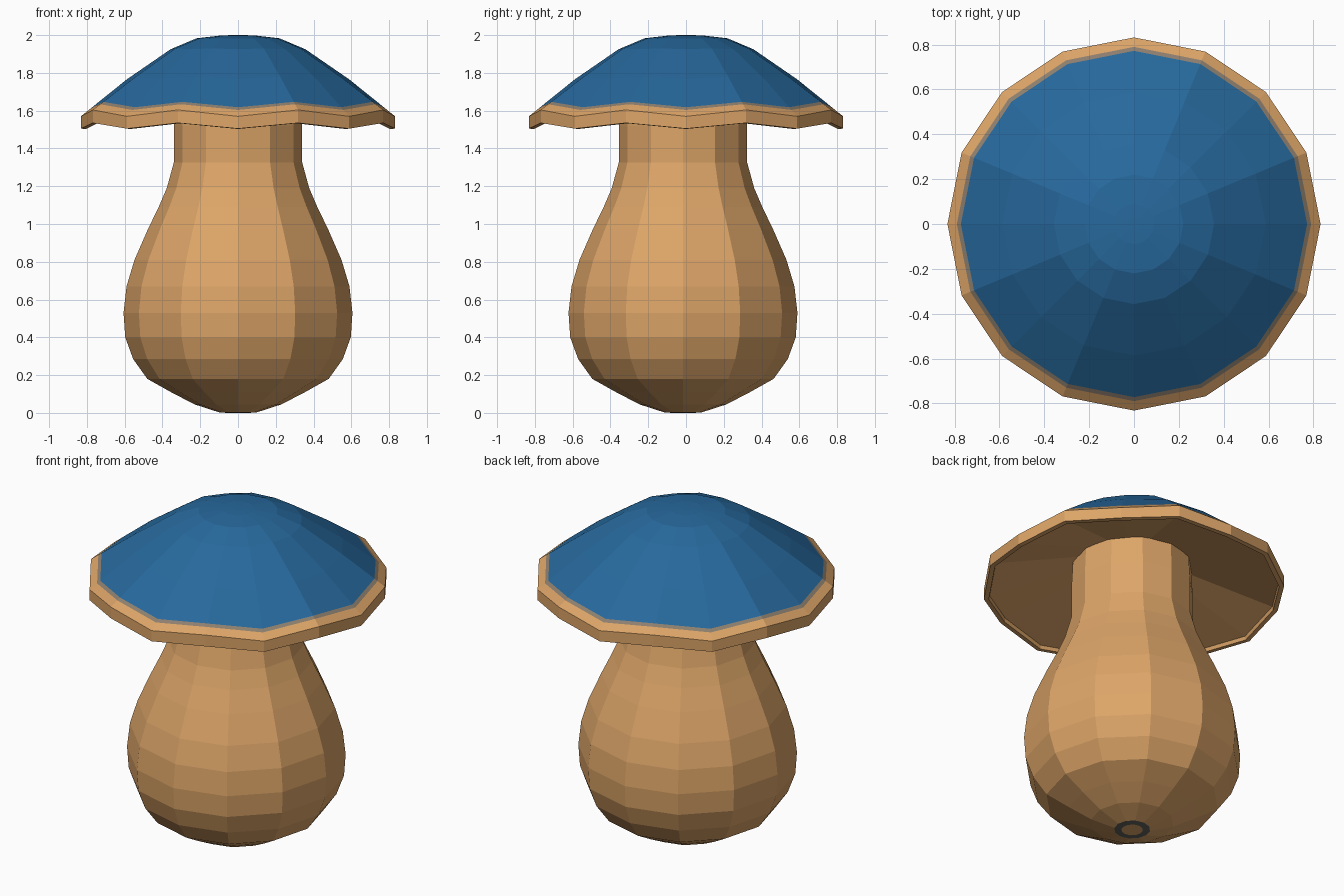
import bpy, math

if "Cube" in bpy.data.objects:
    bpy.data.objects.remove(bpy.data.objects["Cube"])

def material(name, rgb):
    m = bpy.data.materials.new(name)
    m.diffuse_color = (*rgb, 1)
    m.use_nodes = True
    m.node_tree.nodes["Principled BSDF"].inputs["Base Color"].default_value = m.diffuse_color
    return m

tan = material("warm tan", (0.72, 0.375, 0.138))
blue = material("deep blue", (0.02, 0.14, 0.335))
grey = material("grey brown", (0.27, 0.215, 0.16))
slate = material("dark slate", (0.12, 0.12, 0.11))

def lathe(name, profile, sides, mats, center_y=0.0):
    """Revolve (radius, z, wave, material of the band above) rows, first to last,
    raising every second spoke by wave; both ends close to a point or a cap."""
    verts, faces, idx = [], [], []
    for r, z, wave, _ in profile:
        for k in range(sides):
            a = 2 * math.pi * k / sides
            verts.append((r * math.cos(a), center_y + r * math.sin(a), z + wave * (k % 2)))
    for i in range(len(profile) - 1):
        for k in range(sides):
            n = (k + 1) % sides
            a, b = i * sides, (i + 1) * sides
            faces.append((a + k, a + n, b + n, b + k))
            idx.append(profile[i][3])
    last = (len(profile) - 1) * sides
    faces.append(tuple(reversed(range(sides))))
    faces.append(tuple(range(last, last + sides)))
    idx += [0, profile[-1][3]]
    mesh = bpy.data.meshes.new(name)
    mesh.from_pydata(verts, [], faces)
    for m in mats:
        mesh.materials.append(m)
    for p, i in zip(mesh.polygons, idx):
        p.material_index = i
    ob = bpy.data.objects.new(name, mesh)
    bpy.context.collection.objects.link(ob)
    return ob

# Pear-shaped stem with a small dark ring underneath
stem = [(0.06, 0.0, 0, 1), (0.10, 0.003, 0, 0), (0.23, 0.045, 0, 0), (0.355, 0.11, 0, 0),
        (0.48, 0.18, 0, 0), (0.555, 0.285, 0, 0), (0.597, 0.40, 0, 0), (0.606, 0.53, 0, 0),
        (0.59, 0.67, 0, 0), (0.548, 0.81, 0, 0), (0.478, 0.97, 0, 0), (0.42, 1.09, 0, 0),
        (0.377, 1.19, 0, 0), (0.34, 1.325, 0, 0), (0.34, 1.52, 0, 0), (0.33, 1.72, 0, 0)]
lathe("stem", stem, 12, [tan, slate], -0.016)

# Wavy cap: underside, lip, rim, then the painted top
def slope(r):
    t = (0.832 - r) / (0.832 - 0.587)
    return (r, 1.57 + t * 0.197, 0.034 - t * 0.022)

cap = [(0.28, 1.69, 0.0, 0), (0.80, 1.525, 0.03, 0), (0.805, 1.503, 0.03, 0),
       (0.832, 1.505, 0.03, 0), (*slope(0.832), 0), (*slope(0.79), 1),
       (*slope(0.772), 2), (*slope(0.587), 2), (0.357, 1.925, 0.005, 2),
       (0.22, 1.983, 0.0, 2), (0.09, 1.998, 0.0, 2), (0.03, 2.0, 0.0, 2)]
lathe("cap", cap, 16, [tan, grey, blue])
